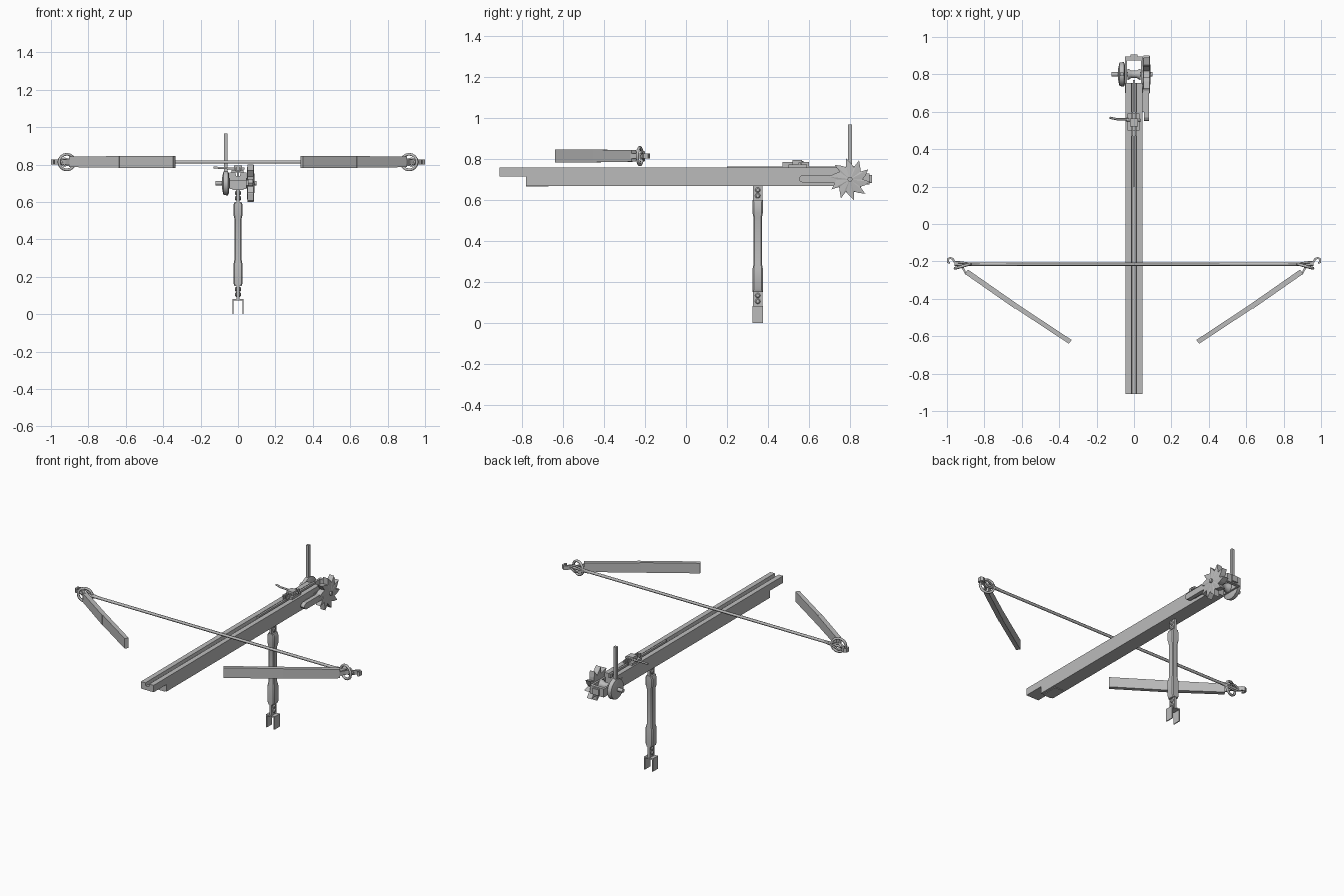
import bpy, bmesh, math
from mathutils import Vector

if "Cube" in bpy.data.objects:
    bpy.data.objects.remove(bpy.data.objects["Cube"])

grey = bpy.data.materials.new("grey")
grey.diffuse_color = (0.5, 0.5, 0.5, 1)
grey.use_nodes = True
grey.node_tree.nodes["Principled BSDF"].inputs["Base Color"].default_value = grey.diffuse_color


def finish(name, bm, smooth=False):
    bmesh.ops.recalc_face_normals(bm, faces=bm.faces)
    me = bpy.data.meshes.new(name)
    bm.to_mesh(me)
    bm.free()
    me.materials.append(grey)
    ob = bpy.data.objects.new(name, me)
    bpy.context.collection.objects.link(ob)
    if smooth:
        bpy.ops.object.select_all(action='DESELECT')
        ob.select_set(True)
        bpy.context.view_layer.objects.active = ob
        bpy.ops.object.shade_smooth_by_angle(angle=math.radians(40))
    return ob


def box(name, x, y, z):
    bm = bmesh.new()
    bmesh.ops.create_cube(bm, size=1)
    for v in bm.verts:
        v.co = [(a + b) / 2 + c * (b - a) for (a, b), c in zip((x, y, z), v.co)]
    return finish(name, bm)


def prism(name, pts, place, a, b):
    """Extrude a 2D outline from depth a to b; place maps (u, v, depth) to a point."""
    bm = bmesh.new()
    f = bm.faces.new([bm.verts.new(place(u, v, a)) for u, v in pts])
    d = Vector(place(0, 0, b)) - Vector(place(0, 0, a))
    r = bmesh.ops.extrude_face_region(bm, geom=[f])
    bmesh.ops.translate(bm, vec=d, verts=[g for g in r['geom'] if isinstance(g, bmesh.types.BMVert)])
    return finish(name, bm)


def loft(name, rings):
    """Skin a list of rings, capped at both ends."""
    bm = bmesh.new()
    vs = [[bm.verts.new(p) for p in r] for r in rings]
    n = len(vs[0])
    for r0, r1 in zip(vs, vs[1:]):
        for i in range(n):
            bm.faces.new((r0[i], r0[(i + 1) % n], r1[(i + 1) % n], r1[i]))
    bm.faces.new(vs[0])
    bm.faces.new(vs[-1])
    return finish(name, bm, True)


def lathe_x(name, profile, cy, cz, n=20):
    """Turn an (x, radius) profile about an axis parallel to x."""
    ang = [2 * math.pi * i / n for i in range(n)]
    return loft(name, [[(x, cy + r * math.cos(t), cz + r * math.sin(t)) for t in ang]
                       for x, r in profile])


def rod(name, pts, radius, closed=False):
    cu = bpy.data.curves.new(name, 'CURVE')
    cu.dimensions = '3D'
    cu.bevel_depth = radius
    cu.bevel_resolution = 1
    cu.use_fill_caps = True
    sp = cu.splines.new('POLY')
    sp.points.add(len(pts) - 1)
    for p, c in zip(sp.points, pts):
        p.co = (*c, 1)
    sp.use_cyclic_u = closed
    cu.materials.append(grey)
    ob = bpy.data.objects.new(name, cu)
    bpy.context.collection.objects.link(ob)
    return ob


# Stock: grooved beam, with a shallower nose at the front
def across(u, v, d):
    return (u, d, v)


def beam(bottom):
    return [(-.045, bottom), (.045, bottom), (.045, .757), (.014, .757), (.01, .738),
            (-.01, .738), (-.014, .757), (-.045, .757)]


prism("stock", beam(.668), across, -.78, .755)
prism("stock_nose", beam(.713), across, -.91, -.78)
box("stock_heel", (-.03, .03), (-.78, -.67), (.664, .668))
box("slide_rail", (-.006, .006), (.2, .77), (.738, .762))

# Trigger on top of the stock
box("trigger_base", (-.036, .03), (.5, .59), (.757, .772))
box("trigger_block", (-.022, .022), (.52, .565), (.772, .795))
for s in (-1, 1):
    box("trigger_claw", (s * .009 - .004, s * .009 + .004), (.47, .6), (.762, .784))
rod("trigger_pin", [(-.04, .555, .779), (.036, .555, .779)], .007)
rod("trigger_lever", [(-.03, .56, .779), (-.09, .56, .781), (-.13, .568, .785)], .006)

# Winch frame behind the stock
for s in (-1, 1):
    box("winch_side", (s * .043 - .006, s * .043 + .006), (.70, .895), (.675, .728))
box("winch_back", (-.049, .049), (.875, .895), (.675, .728))
box("winch_back_tab", (-.02, .02), (.895, .907), (.682, .72))

# Winch drum, axle and hand wheel
lathe_x("axle", [(-.12, .012), (.1, .012)], .8, .7, 10)
lathe_x("drum", [(-.036, .03), (-.03, .03), (-.015, .02), (.015, .02), (.03, .03), (.036, .03)], .8, .7)
lathe_x("hand_wheel", [(-.085, .03), (-.078, .062), (-.054, .066), (-.048, .05)], .8, .7, 24)
box("handle", (-.075, -.057), (.791, .809), (.72, .967))

# Saw-toothed ratchet wheel, dished toward the middle
bm = bmesh.new()
teeth = 10
sides = []
for x, xc in ((.05, .046), (.084, .09)):
    ring = []
    for i in range(teeth):
        a = 2 * math.pi * i / teeth
        for da, r in ((0, .062), (.22, .076), (.5, .103)):
            ring.append(bm.verts.new((x, .8 + r * math.cos(a + da), .7 + r * math.sin(a + da))))
    hub = bm.verts.new((xc, .8, .7))
    for i in range(len(ring)):
        bm.faces.new((hub, ring[i], ring[(i + 1) % len(ring)]))
    sides.append(ring)
for i in range(len(sides[0])):
    j = (i + 1) % len(sides[0])
    bm.faces.new((sides[0][i], sides[0][j], sides[1][j], sides[1][i]))
finish("ratchet_wheel", bm)

# Pawl bar beside the stock, rounded at the front
bar = [(.75, .683), (.75, .722), (.57, .722), (.556, .714), (.55, .702), (.556, .691), (.57, .683)]
prism("pawl_bar", bar, lambda u, v, d: (d, u, v), .054, .08)
box("pawl_mount", (.045, .056), (.6, .74), (.688, .717))


# Stand: turned-in square post with narrow joints and a forked foot
def square(hx, hy, z):
    c = min(hx, hy) * .25
    return [(x, .35 + y, z) for x, y in ((-hx, -hy + c), (-hx + c, -hy), (hx - c, -hy), (hx, -hy + c),
                                         (hx, hy - c), (hx - c, hy), (-hx + c, hy), (-hx, hy - c))]


loft("post", [square(*s) for s in ((.018, .025, .15), (.025, .025, .165), (.025, .025, .265),
                                   (.019, .02, .29), (.019, .02, .51), (.025, .025, .535),
                                   (.025, .025, .585), (.018, .025, .6))])
for name, z0, z1 in (("lower_joint", .08, .155), ("upper_joint", .595, .67)):
    box(name, (-.008, .008), (.327, .373), (z0, z1))
    for z in (z0 + .025, z0 + .053):
        lathe_x(name + "_pin", [(-.016, .008), (-.011, .013), (.011, .013), (.016, .008)], .35, z, 10)
for s in (-1, 1):
    box("foot_fork", (s * .027 - .003, s * .027 + .003), (.324, .376), (0, .08))
box("foot_top", (-.03, .03), (.324, .376), (.074, .082))

# Bow limbs, their rope rings and tip hooks
for s in (-1, 1):
    side = "right" if s > 0 else "left"
    along = Vector((.545, .378)).normalized()
    normal = Vector((-along.y, along.x))

    def slab(name, p, q, half, z0, z1, z2, z3):
        rings = []
        for c, a, b in ((p, z0, z1), (q, z2, z3)):
            c = Vector(c)
            rings.append([(s * (c + normal * h).x, (c + normal * h).y, z)
                          for h, z in ((-half, a), (half, a), (half, b), (-half, b))])
        loft(name, rings)

    slab(side + "_limb_inner", (.341, -.63), (.632, -.438), .0125, .782, .846, .782, .846)
    slab(side + "_limb_outer", (.628, -.442), (.896, -.255), .014, .783, .845, .786, .842)
    ring = [(s * (.915 + .042 * math.cos(t)), -.225 - .012 * math.cos(t), .813 + .042 * math.sin(t))
            for t in [2 * math.pi * i / 16 for i in range(16)]]
    rod(side + "_rope_ring", ring, .008, True)
    # Flat strap hook swept along the plan
    path = [(.886, -.25), (.9, -.265), (.912, -.24), (.925, -.222), (.945, -.214), (.96, -.203),
            (.968, -.188), (.982, -.181), (.994, -.187), (.994, -.205), (.984, -.21)]
    rings = []
    for i, p in enumerate(path):
        d = Vector(path[min(i + 1, len(path) - 1)]) - Vector(path[max(i - 1, 0)])
        n = Vector((-d.y, d.x)).normalized() * .0055
        rings.append([(s * (p[0] + k * n.x), p[1] + k * n.y, z)
                      for k, z in ((-1, .801), (1, .801), (1, .827), (-1, .827))])
    loft(side + "_tip_hook", rings)
    # Served loops joining the string to the hook
    for dz in (-1, 1):
        rod(side + "_string_loop", [(s * .8, -.214, .813), (s * .88, -.212, .813 + dz * .008),
                                    (s * .93, -.205, .813 + dz * .02), (s * .955, -.205, .813)], .006)

# Bow string
rod("bow_string", [(-.96, -.215, .813), (.96, -.215, .813)], .009)
